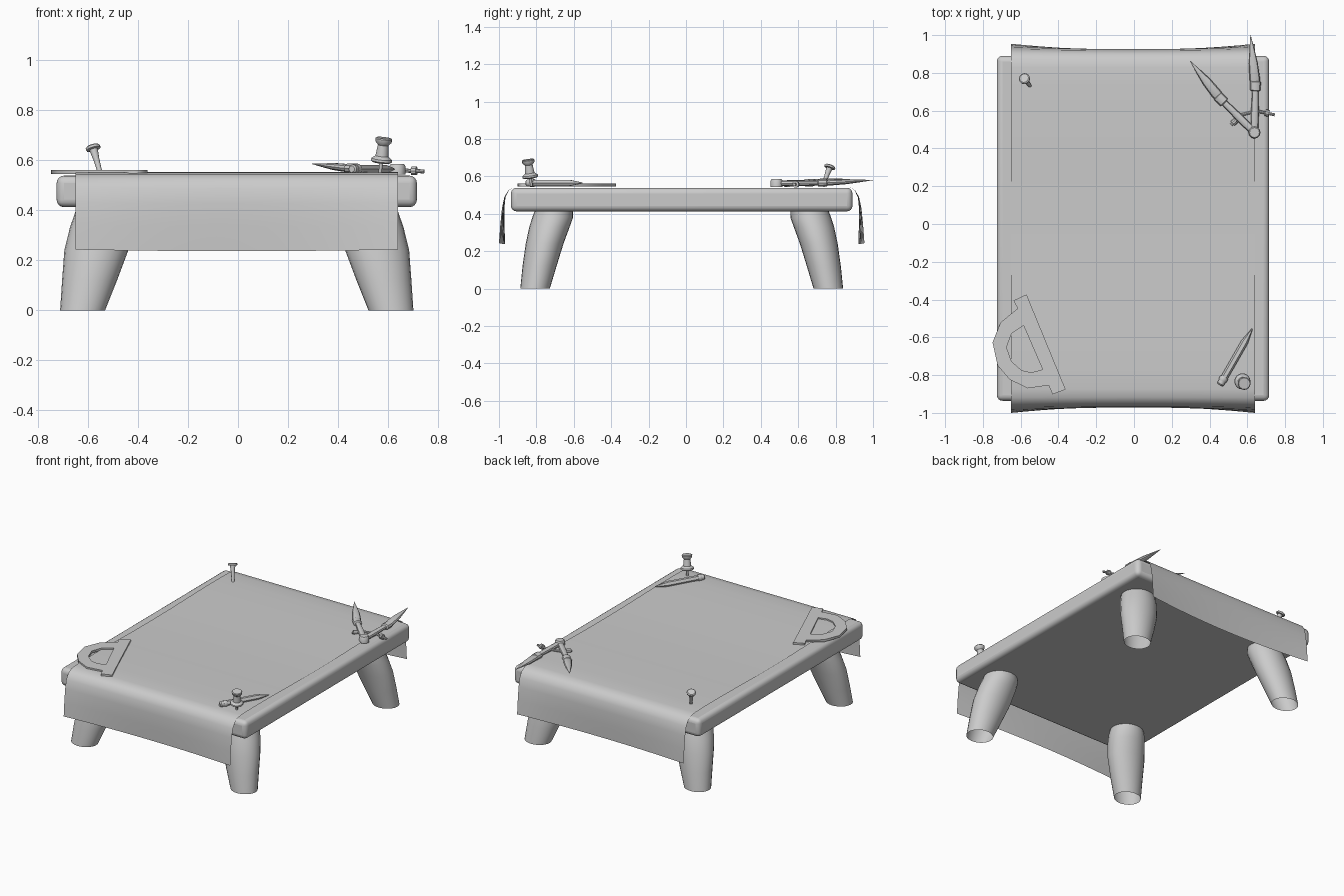
import bpy, bmesh, math
from mathutils import Vector

if "Cube" in bpy.data.objects:
    bpy.data.objects.remove(bpy.data.objects["Cube"])

CX, CY = -0.005, -0.023          # centre of the board


def make(name, verts, faces, smooth=35):
    me = bpy.data.meshes.new(name)
    me.from_pydata([tuple(v) for v in verts], [], faces)
    bm = bmesh.new()
    bm.from_mesh(me)
    bmesh.ops.recalc_face_normals(bm, faces=bm.faces)
    bm.to_mesh(me)
    bm.free()
    ob = bpy.data.objects.new(name, me)
    bpy.context.collection.objects.link(ob)
    finish(ob, smooth)
    return ob


def finish(ob, smooth):
    bpy.ops.object.select_all(action='DESELECT')
    ob.select_set(True)
    bpy.context.view_layer.objects.active = ob
    if smooth:
        bpy.ops.object.shade_smooth_by_angle(angle=math.radians(smooth))


def loft(name, rings, cap=True, smooth=35):
    """Skin a list of closed rings with equal point counts."""
    n = len(rings[0])
    verts = [v for r in rings for v in r]
    faces = [(i * n + j, i * n + (j + 1) % n, (i + 1) * n + (j + 1) % n, (i + 1) * n + j)
             for i in range(len(rings) - 1) for j in range(n)]
    if cap:
        faces += [tuple(range(n)), tuple(range((len(rings) - 1) * n, len(rings) * n))]
    return make(name, verts, faces, smooth)


def lathe(name, p0, p1, profile, sides=12, flat=1.0, smooth=35):
    """Turned part along p0-p1; profile holds (fraction, radius)."""
    p0, p1 = Vector(p0), Vector(p1)
    d = (p1 - p0).normalized()
    ref = Vector((0, 0, 1)) if abs(d.z) < 0.8 else Vector((1, 0, 0))
    u = d.cross(ref).normalized()
    v = u.cross(d)
    ang = [2 * math.pi * k / sides for k in range(sides)]
    rings = [[p0.lerp(p1, t) + u * r * math.cos(a) + v * r * flat * math.sin(a) for a in ang]
             for t, r in profile]
    return loft(name, rings, True, smooth)


# Board with rounded edges
bpy.ops.mesh.primitive_cube_add(size=1, location=(CX, CY, 0.476))
board = bpy.context.object
board.name = "board"
board.scale = (1.442, 1.826, 0.126)
bpy.ops.object.transform_apply(location=False, rotation=False, scale=True)
bev = board.modifiers.new("round", 'BEVEL')
bev.width = 0.03
bev.segments = 4
finish(board, 40)

# Four splayed, tapered legs, open at the foot: (z, x, y, rx, ry)
LEG = [(0.0, 0.617, 0.784, 0.090, 0.079), (0.12, 0.589, 0.760, 0.110, 0.091),
       (0.24, 0.562, 0.733, 0.128, 0.101), (0.33, 0.542, 0.707, 0.126, 0.108),
       (0.38, 0.531, 0.690, 0.120, 0.109), (0.43, 0.526, 0.680, 0.108, 0.100)]
for sx, nx in ((-1, "left"), (1, "right")):
    for sy, ny in ((-1, "front"), (1, "back")):
        rings = [[(CX + sx * x + rx * math.cos(k * math.pi / 12),
                   CY + sy * y + ry * math.sin(k * math.pi / 12), z) for k in range(24)]
                 for z, x, y, rx, ry in LEG]
        loft(f"{ny}_{nx}_leg", rings, cap=False, smooth=60)

# Paper sheet draped over both ends, drooping ends bowed inwards
half = [(0.0, 0.545), (0.2, 0.546), (0.4, 0.550), (0.6, 0.553), (0.75, 0.553), (0.85, 0.551),
        (0.895, 0.545), (0.927, 0.525), (0.948, 0.490), (0.961, 0.43), (0.970, 0.34), (0.977, 0.243)]
section = [(-y, z) for y, z in half[:0:-1]] + half
NX = 16
verts, faces = [], []
for y, z in section:
    hang = max(0.0, min(1.0, (0.545 - z) / 0.3))
    for i in range(NX + 1):
        s = 2 * i / NX - 1
        bow = 0.033 * hang * (1 - s * s)
        verts.append((CX + 0.645 * s, CY + y - math.copysign(bow, y), z - 0.006 * hang * (1 - s * s)))
w = NX + 1
for r in range(len(section) - 1):
    for i in range(NX):
        faces.append((r * w + i, r * w + i + 1, (r + 1) * w + i + 1, (r + 1) * w + i))
make("paper_sheet", verts, faces, 60)

# Protractor: filled outline with a cut-out
outline = [(-.638, -.405), (-.569, -.373), (-.362, -.876), (-.431, -.902), (-.452, -.854),
           (-.563, -.870), (-.659, -.823), (-.722, -.749), (-.749, -.627), (-.706, -.521), (-.616, -.447)]
hole = [(-.585, -.537), (-.648, -.579), (-.675, -.653), (-.648, -.728), (-.595, -.775),
        (-.542, -.786), (-.484, -.770)]
cu = bpy.data.curves.new("protractor", 'CURVE')
cu.dimensions = '2D'
cu.fill_mode = 'BOTH'
cu.extrude = 0.008
for loop in (outline, hole):
    sp = cu.splines.new('POLY')
    sp.points.add(len(loop) - 1)
    for p, (x, y) in zip(sp.points, loop):
        p.co = (x, y, 0, 1)
    sp.use_cyclic_u = True
pro = bpy.data.objects.new("protractor", cu)
pro.location.z = 0.554
bpy.context.collection.objects.link(pro)
finish(pro, 0)
bpy.ops.object.convert(target='MESH')

# Pencil: eraser, ferrule, hexagonal body and sharpened tip
tip, end = Vector((.627, -.553, .565)), Vector((.455, -.853, .565))
lathe("pencil_body", end, tip, [(.13, .019), (.76, .019), (.98, .004), (1, .001)], 6, smooth=20)
lathe("pencil_ferrule", end, tip, [(.07, .021), (.09, .023), (.12, .023), (.14, .021)], 12)
lathe("pencil_eraser", end, tip, [(0, .013), (.02, .019), (.08, .019)], 12)

# Drawing compass: pivot, two jointed arms with collars, tapered points
pivot = Vector((.638, .484, .562))
lathe("compass_pivot", pivot - Vector((0, 0, .018)), pivot + Vector((0, 0, .024)),
      [(0, .032), (.8, .032), (1, .026)], 12)
for side, joint, point in (("left", (.458, .662, .567), (.296, .864, .586)),
                           ("right", (.643, .733, .565), (.617, 1.0, .580))):
    lathe(f"compass_{side}_arm", pivot, joint, [(0, .019), (.4, .021), (1, .016)], 10, 0.8)
    lathe(f"compass_{side}_collar", pivot, joint,
          [(.88, .018), (.90, .028), (1.08, .028), (1.10, .018)], 10, 0.75, 30)
    lathe(f"compass_{side}_point", joint, point,
          [(0, .021), (.12, .028), (.45, .024), (.75, .012), (1, .001)], 10, 0.6)

# Spreader screw between the compass arms, made of short rods
path = [(.515, .525, .558), (.57, .578, .560), (.65, .598, .560), (.745, .578, .556)]
for i in range(3):
    lathe(f"compass_spreader_{i + 1}", path[i], path[i + 1], [(0, .008), (1, .008)], 8)
lathe("compass_knob_left", (.522, .532, .558), (.54, .548, .558), [(0, .016), (1, .016)], 10)
lathe("compass_knob_right", (.695, .590, .558), (.715, .585, .558), [(0, .018), (1, .018)], 10)

# Push pin with a spool-shaped grip
lathe("push_pin", (.568, -.826, .545), (.584, -.845, .690),
      [(0, .002), (.02, .007), (.31, .007), (.32, .036), (.36, .043), (.42, .041), (.50, .026),
       (.80, .021), (.88, .032), (.97, .034), (1, .030)], 16)

# Leaning tack with a flat head
lathe("tack", (-.551, .732, .548), (-.582, .772, .658),
      [(0, .009), (.5, .012), (.86, .017), (.88, .029), (.96, .030), (1, .024)], 12)
